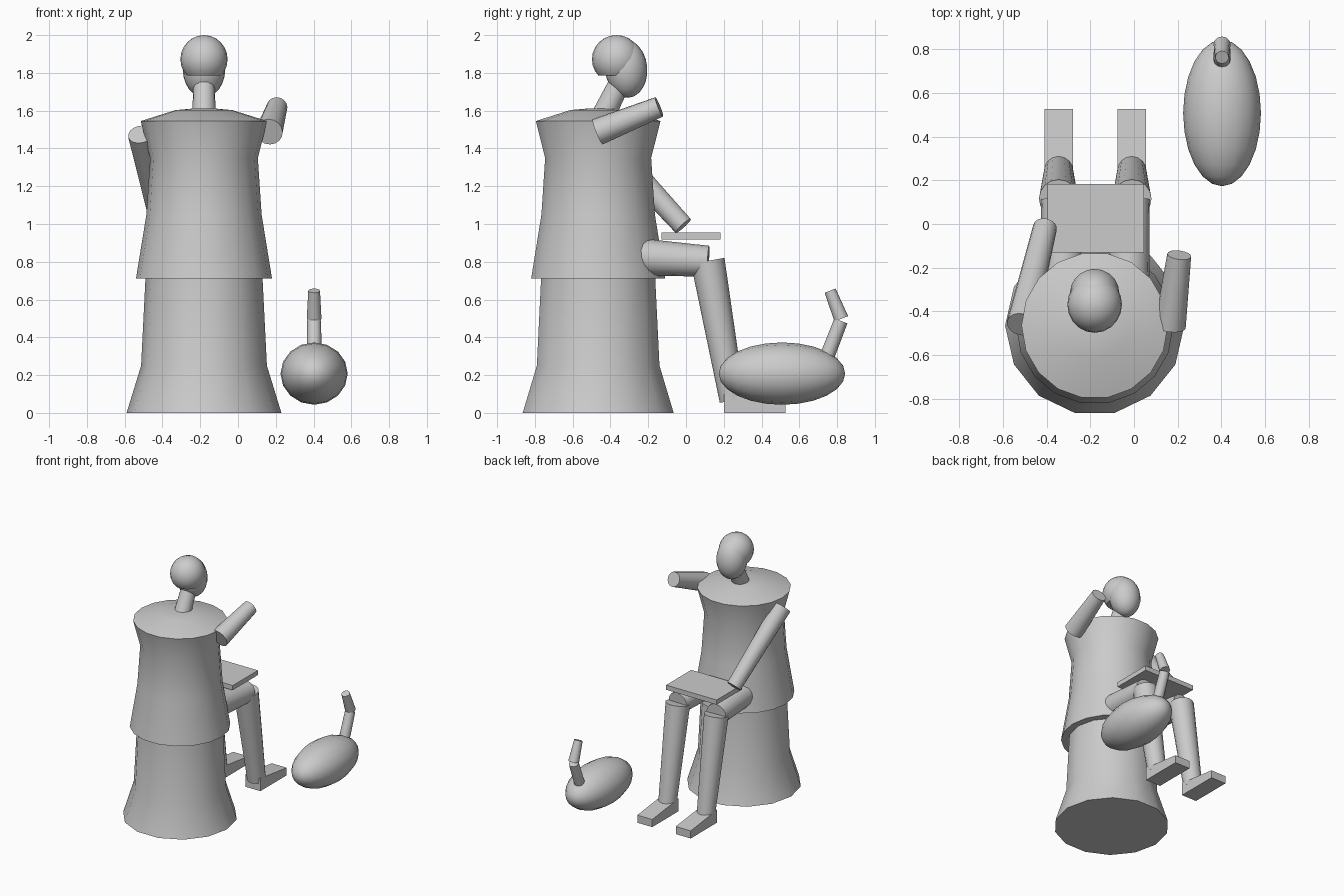
import bpy, bmesh, math
from mathutils import Vector, Matrix

if "Cube" in bpy.data.objects:
    bpy.data.objects.remove(bpy.data.objects["Cube"])

CX, CY = -0.18, -0.465   # axis of the robed body


def finish(bm, name, angle=40):
    bmesh.ops.recalc_face_normals(bm, faces=bm.faces)
    me = bpy.data.meshes.new(name)
    bm.to_mesh(me)
    bm.free()
    ob = bpy.data.objects.new(name, me)
    bpy.context.collection.objects.link(ob)
    bpy.ops.object.select_all(action='DESELECT')
    ob.select_set(True)
    bpy.context.view_layer.objects.active = ob
    bpy.ops.object.shade_smooth_by_angle(angle=math.radians(angle))
    return ob


def lathe(name, profile, n):
    """Capped surface of revolution around the body axis; profile is (radius, z)."""
    bm = bmesh.new()
    rings = [[bm.verts.new((CX + r * math.cos(2 * math.pi * i / n),
                            CY + r * math.sin(2 * math.pi * i / n), z))
              for i in range(n)] for r, z in profile]
    for a, b in zip(rings, rings[1:]):
        for i in range(n):
            j = (i + 1) % n
            bm.faces.new((a[i], a[j], b[j], b[i]))
    bm.faces.new(rings[0])
    bm.faces.new(rings[-1])
    return finish(bm, name)


def limb(name, start, end, r1, r2, n=16):
    """Tapered cylinder between two points."""
    a, b = Vector(start), Vector(end)
    d = b - a
    bm = bmesh.new()
    rot = d.to_track_quat('Z', 'Y').to_matrix().to_4x4()
    bmesh.ops.create_cone(bm, cap_ends=True, segments=n, radius1=r1, radius2=r2,
                          depth=d.length,
                          matrix=Matrix.Translation((a + b) / 2) @ rot)
    return finish(bm, name)


def ellipsoid(name, centre, radii, tilt=0, cut_z=None, u=20, v=12, axis_y=False):
    bm = bmesh.new()
    m = Matrix.Translation(centre) @ Matrix.Rotation(tilt, 4, 'X') @ Matrix.Diagonal((*radii, 1))
    if axis_y:
        m = m @ Matrix.Rotation(math.pi / 2, 4, 'X')
    bmesh.ops.create_uvsphere(bm, u_segments=u, v_segments=v, radius=1, matrix=m)
    if cut_z is not None:
        res = bmesh.ops.bisect_plane(bm, geom=bm.verts[:] + bm.edges[:] + bm.faces[:],
                                     plane_co=(0, 0, cut_z), plane_no=(0, 0, 1),
                                     clear_inner=True)
        bmesh.ops.holes_fill(bm, edges=[e for e in res['geom_cut']
                                        if isinstance(e, bmesh.types.BMEdge)])
    return finish(bm, name)


def box(name, x, y, z):
    bm = bmesh.new()
    bmesh.ops.create_cube(bm, size=1)
    for vert in bm.verts:
        vert.co = [lo + (c + 0.5) * (hi - lo) for c, (lo, hi) in zip(vert.co, (x, y, z))]
    return finish(bm, name, 20)


# Robed body
lathe("skirt_base", [(0.41, 0), (0.333, 0.25), (0.308, 0.75)], 14)
lathe("coat", [(0.36, 0.712), (0.305, 1.05), (0.285, 1.35), (0.335, 1.545),
               (0.15, 1.603), (0.05, 1.612)], 18)

# Neck, head and hair
limb("neck", (CX, -0.45, 1.55), (CX, -0.36, 1.73), 0.063, 0.057)
ellipsoid("head", (CX, -0.317, 1.823), (0.113, 0.112, 0.155), tilt=0.1)
ellipsoid("hair", (CX, -0.368, 1.872), (0.125, 0.13, 0.128), cut_z=1.787)

# Arms
limb("raised_arm", (0.165, -0.468, 1.488), (0.207, -0.142, 1.62), 0.072, 0.055)
limb("lowered_arm", (-0.515, -0.46, 1.475), (-0.407, -0.015, 0.99), 0.068, 0.055)

# Legs and wedge shoes
for side, x, hip_x in (("left", -0.345, -0.32), ("right", -0.01, -0.03)):
    limb(side + "_thigh", (hip_x, -0.28, 0.828), (x, 0.117, 0.803), 0.1, 0.082)
    limb(side + "_shin", (x, 0.115, 0.805), (x, 0.245, 0.065), 0.09, 0.067)
    shoe = box(side + "_shoe", (x - 0.065, x + 0.065), (0.2, 0.527), (0, 0.1))
    for vert in shoe.data.vertices:
        if vert.co.y > 0.4 and vert.co.z > 0.05:
            vert.co.z = 0.06

# Board on the lap
box("lap_board", (-0.395, 0.045), (-0.13, 0.183), (0.918, 0.955))

# Bird beside the legs
ellipsoid("bird_body", (0.403, 0.508, 0.208), (0.178, 0.335, 0.165), u=16, v=12, axis_y=True)
limb("bird_neck", (0.403, 0.72, 0.23), (0.403, 0.82, 0.487), 0.04, 0.037, 12)
limb("bird_head", (0.403, 0.822, 0.498), (0.403, 0.763, 0.647), 0.039, 0.031, 12)
